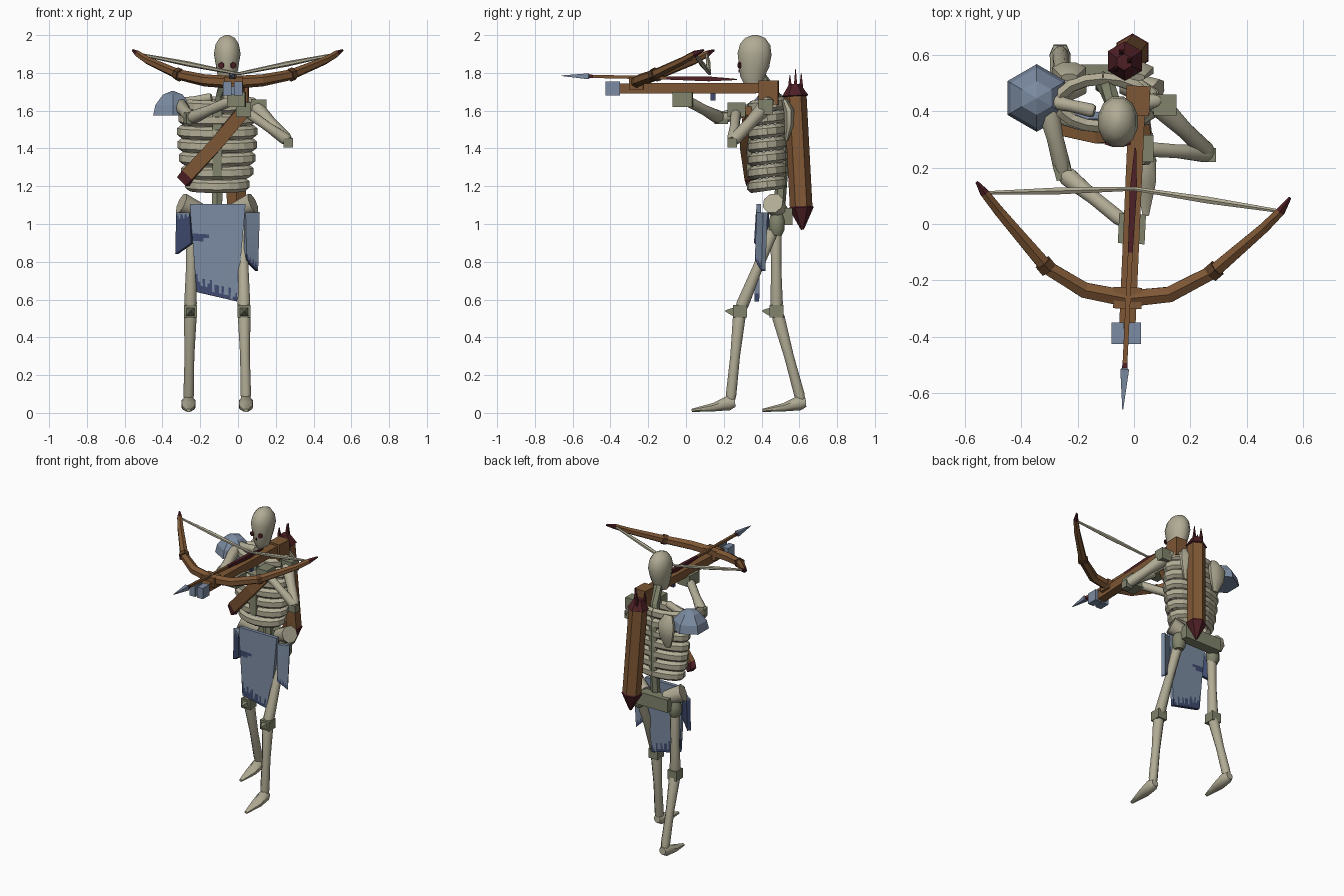
import bpy, bmesh, math
from mathutils import Vector

cube = bpy.data.objects.get("Cube")
if cube:
    bpy.data.objects.remove(cube, do_unlink=True)


def material(name, rgb):
    m = bpy.data.materials.new(name)
    m.use_nodes = True
    m.diffuse_color = (*rgb, 1)
    m.node_tree.nodes["Principled BSDF"].inputs["Base Color"].default_value = (*rgb, 1)
    return m


BONE = material("pale bone", (.44, .41, .30))
JOINT = material("dark bone", (.22, .23, .15))
STEEL = material("blue steel", (.20, .26, .36))
NAVY = material("worn navy", (.05, .07, .16))
WOOD = material("brown wood", (.21, .095, .035))
DARKWOOD = material("dark wood", (.10, .045, .018))
RED = material("dark red", (.075, .014, .018))


def finish(name, bm, mats, smooth=False):
    bmesh.ops.recalc_face_normals(bm, faces=bm.faces)
    mesh = bpy.data.meshes.new(name)
    bm.to_mesh(mesh)
    bm.free()
    for m in mats:
        mesh.materials.append(m)
    obj = bpy.data.objects.new(name, mesh)
    bpy.context.collection.objects.link(obj)
    if smooth:
        bpy.ops.object.select_all(action='DESELECT')
        obj.select_set(True)
        bpy.context.view_layer.objects.active = obj
        bpy.ops.object.shade_smooth_by_angle(angle=math.radians(50))
    return obj


def tube(name, pts, radii, mats, sides=6, smooth=False):
    """Skin rings along a path; radii are numbers or (side, up) pairs;
    mats is one material or one per segment."""
    pts = [Vector(p) for p in pts]
    bm = bmesh.new()
    rings = []
    for i, p in enumerate(pts):
        t = (pts[min(i + 1, len(pts) - 1)] - pts[max(i - 1, 0)]).normalized()
        ref = Vector((0, 1, 0)) if abs(t.z) > .8 else Vector((0, 0, 1))
        side = t.cross(ref).normalized()
        up = side.cross(t)
        rx, ry = radii[i] if isinstance(radii[i], tuple) else (radii[i], radii[i])
        ring = []
        for k in range(sides):
            a = math.tau * (k + .5) / sides
            ring.append(bm.verts.new(p + side * math.cos(a) * rx + up * math.sin(a) * ry))
        rings.append(ring)
    many = isinstance(mats, list)
    slots = list(dict.fromkeys(mats)) if many else [mats]
    for i in range(len(rings) - 1):
        for k in range(sides):
            n = (k + 1) % sides
            f = bm.faces.new((rings[i][k], rings[i][n], rings[i + 1][n], rings[i + 1][k]))
            f.material_index = slots.index(mats[i]) if many else 0
    bm.faces.new(rings[0])
    last = bm.faces.new(rings[-1])
    last.material_index = slots.index(mats[-1]) if many else 0
    return finish(name, bm, slots, smooth)


def beam(name, a, b, wide, high, mat):
    r = (wide * .707, high * .707)
    return tube(name, [a, b], [r, r], mat, 4)


def bone(name, a, b, r0, r1):
    a, b = Vector(a), Vector(b)
    steps = (0, .08, .5, .92, 1)
    radii = [r0 * .8, r0, (r0 + r1) * .42, r1, r1 * .8]
    return tube(name, [a.lerp(b, s) for s in steps], radii, BONE, 8, True)


def panel(name, corners, rule):
    """Thin armour plate, corners from lower left anticlockwise."""
    c = [Vector(p) for p in corners]
    bm = bmesh.new()
    bmesh.ops.create_grid(bm, x_segments=18, y_segments=24, size=.5)
    for f in bm.faces:
        m = f.calc_center_median()
        f.material_index = int(rule(m.x + .5, m.y + .5))
    for v in bm.verts:
        u, w = v.co.x + .5, v.co.y + .5
        v.co = c[0].lerp(c[1], u).lerp(c[3].lerp(c[2], u), w)
    obj = finish(name, bm, [STEEL, NAVY])
    mod = obj.modifiers.new("thickness", 'SOLIDIFY')
    mod.thickness = .025
    mod.offset = 0


MID = -.11  # body centre line in x

# Skull, eye sockets and nose
tube("skull", [(-.057, y, z) for y, z in
               ((.36, 1.74), (.352, 1.78), (.36, 1.84), (.363, 1.9), (.366, 1.95), (.366, 1.985), (.366, 2))],
     [(.038, .05), (.052, .067), (.062, .084), (.073, .093), (.064, .083), (.042, .055), (.01, .015)],
     BONE, 12, True)
for s in (-1, 1):
    x = -.057 + s * .03
    tube("eye_socket", [(x + s * .003, .278, 1.84), (x, .287, 1.84)], [.017, .017], RED, 6)
tube("nose_hole", [(-.057, .279, 1.81), (-.057, .287, 1.81)], [.01, .01], RED, 3)

# Spine, neck and sternum
tube("spine", [(MID, .49, 1.02), (MID, .51, 1.3), (MID, .51, 1.55), (-.09, .47, 1.68), (-.06, .39, 1.79)],
     [.03, .032, .032, .03, .028], JOINT, 6)
beam("sternum", (MID, .335, 1.25), (MID, .345, 1.63), .05, .03, JOINT)

# Rib rings, narrower at the bottom and top
for i in range(7):
    z = 1.21 + .07 * i
    rx = (.15, .17, .182, .19, .192, .185, .16)[i]
    path = []
    for k in range(17):
        a = math.tau * k / 16
        path.append((MID + rx * math.sin(a), .43 + .085 * math.cos(a), z + .012 * math.cos(a)))
    tube("rib", path, [(.024, .034)] * 17, BONE, 6)

# Shoulder girdle
for s in (-1, 1):
    bone("collar_bone", (MID + s * .03, .40, 1.67), (MID + s * .2, .44, 1.64), .026, .03)
    x = MID + s * .12
    tube("shoulder_blade", [(x, .53, 1.44), (x, .545, 1.52), (x, .545, 1.6), (x, .52, 1.66)],
         [(.02, .01), (.055, .025), (.065, .03), (.03, .015)], BONE, 8, True)

# Pelvis
beam("pelvis_bar", (-.25, .53, 1.04), (.04, .53, 1.04), .07, .09, JOINT)
for s in (-1, 1):
    tube("hip_flare", [(MID + s * .08, .5, 1.06), (MID + s * .19, .46, 1.11)], [.045, .058], BONE, 8, True)
    tube("hip_ball", [(MID + s * .14, .48, z) for z in (.94, .97, 1.02, 1.06)],
         [.03, .045, .045, .03], JOINT, 8, True)

# Legs: offset from the centre line, knee y, ankle y
for s, knee_y, heel_y in ((-1, .48, .61), (1, .285, .235)):
    knee = (MID + s * .142, knee_y, .54)
    ankle = (MID + s * .152, heel_y, .06)
    bone("thigh", (MID + s * .135, .475, 1), knee, .033, .036)
    bone("shin", knee, ankle, .036, .03)
    beam("knee_joint", (knee[0], knee_y, .505), (knee[0], knee_y, .57), .07, .075, JOINT)
    tube("knee_cap", [(knee[0], knee_y - .03, .535), (knee[0], knee_y - .075, .54)], [.035, .006], JOINT, 4)
    x = ankle[0]
    tube("foot", [(x, heel_y + .025, .055), (x, heel_y - .01, .052), (x, heel_y - .09, .03), (x, heel_y - .205, .013)],
         [(.025, .025), (.04, .042), (.038, .024), (.012, .009)], BONE, 8, True)

# Right arm, reaching forward under the stock
bone("right_upper_arm", (-.31, .43, 1.63), (-.25, .18, 1.56), .042, .034)
bone("right_forearm", (-.25, .18, 1.56), (-.04, .01, 1.65), .036, .028)
beam("right_elbow", (-.26, .215, 1.56), (-.245, .16, 1.56), .06, .06, JOINT)
beam("right_hand", (-.005, .035, 1.66), (-.01, -.07, 1.66), .095, .08, JOINT)

# Left arm, folded back to the trigger
bone("left_upper_arm", (.09, .42, 1.62), (.265, .25, 1.44), .042, .034)
bone("left_forearm", (.265, .25, 1.44), (.05, .265, 1.59), .034, .028)
beam("left_shoulder", (.11, .385, 1.62), (.11, .46, 1.62), .08, .08, JOINT)
beam("left_elbow", (.265, .22, 1.43), (.265, .27, 1.43), .05, .05, JOINT)
beam("left_hand", (.03, .22, 1.605), (.03, .315, 1.605), .08, .075, JOINT)

# Shoulder dome
tube("shoulder_dome", [(-.345, .447, z) for z in (1.575, 1.63, 1.685, 1.705)], [.12, .107, .06, .004], STEEL, 6)

# Hanging plates round the hips, worn to navy in ragged patches
panel("front_apron", [(-.22, .375, .64), (-.005, .375, .59), (.04, .385, 1.105), (-.255, .385, 1.105)],
      lambda u, w: w < .1 + .06 * math.sin(u * 41) - .1 * (u - .4)
      or (u < .27 + .04 * math.sin(w * 70) and .58 < w < .68))
panel("right_hip_plate", [(-.325, .43, .84), (-.24, .37, .9), (-.25, .38, 1.06), (-.32, .43, 1.06)],
      lambda u, w: w < .9 + .08 * math.sin(u * 20))
panel("left_hip_plate", [(.04, .375, .81), (.1, .41, .75), (.11, .42, 1.06), (.035, .385, 1.06)],
      lambda u, w: w < .08 + .05 * math.sin(u * 25))

# Chest strap
tube("chest_strap", [(-.29, .35, 1.225), (-.265, .335, 1.26), (-.11, .305, 1.43), (.03, .33, 1.6)],
     [(.028, .05)] * 4, [RED, WOOD, WOOD], 4)

# Quiver with capped ends and bolts poking out
ends = Vector((-.035, .575, 1.74)), Vector((0, .616, .97))
tube("quiver", [ends[0].lerp(ends[1], t) for t in (0, .08, .085, .84, .85, 1)],
     [.03, .07, .06, .06, .066, .008], [RED, RED, WOOD, RED, RED], 6)
for dx, dy, top in ((-.03, -.03, 1.79), (.02, 0, 1.82), (-.01, .03, 1.8)):
    x, y = -.035 + dx, .58 + dy
    tube("quiver_bolt", [(x, y, 1.66), (x, y, 1.74), (x, y, top)], [.012, .012, .002], RED, 4)

# Crossbow stock
beam("stock", (.012, .45, 1.72), (-.024, -.37, 1.717), .058, .055, WOOD)
beam("stock_butt", (.016, .49, 1.695), (.011, .385, 1.695), .085, .13, WOOD)
beam("bow_mount", (-.022, -.225, 1.745), (-.024, -.3, 1.745), .1, .065, WOOD)
beam("trigger", (0, .13, 1.68), (0, .155, 1.68), .02, .05, NAVY)
for x in (-.058, .002):
    beam("muzzle_block", (x, -.35, 1.717), (x, -.425, 1.717), .045, .075, STEEL)
beam("muzzle_bar", (-.028, -.36, 1.705), (-.028, -.415, 1.705), .08, .045, STEEL)

# Bow limbs with dark tips and wrapped bands
right_limb = [(-.023, -.265, 1.75), (-.175, -.235, 1.76), (-.31, -.153, 1.79), (-.477, .043, 1.865), (-.53, .11, 1.9), (-.557, .148, 1.92)]
left_limb = [(-.023, -.265, 1.75), (.126, -.25, 1.76), (.28, -.17, 1.79), (.46, -.015, 1.865), (.52, .045, 1.9), (.553, .093, 1.92)]
nut = (0, .125, 1.795)
for label, path in (("right", right_limb), ("left", left_limb)):
    tube(label + "_bow_limb", path, [.034, .032, .028, .021, .018, .006], [WOOD, WOOD, WOOD, WOOD, RED], 6)
    a, b = Vector(path[2]), Vector(path[3])
    tube(label + "_limb_band", [a.lerp(b, -.04), a.lerp(b, .08)], [.035, .035], DARKWOOD, 6)
    tip = Vector(path[4])
    tube(label + "_bowstring", [tip, tip.lerp(Vector(nut), .5), nut], [.007, .014, .008], BONE, 6)

# Loaded bolt
tail, point = Vector((.005, .27, 1.765)), Vector((-.04, -.66, 1.785))
tube("bolt", [tail.lerp(point, t) for t in (0, .16, .4, .41, .82, .84, .845, 1)],
     [.004, .018, .012, .012, .012, .014, .022, .002],
     [RED, RED, WOOD, WOOD, RED, STEEL, STEEL], 4)
